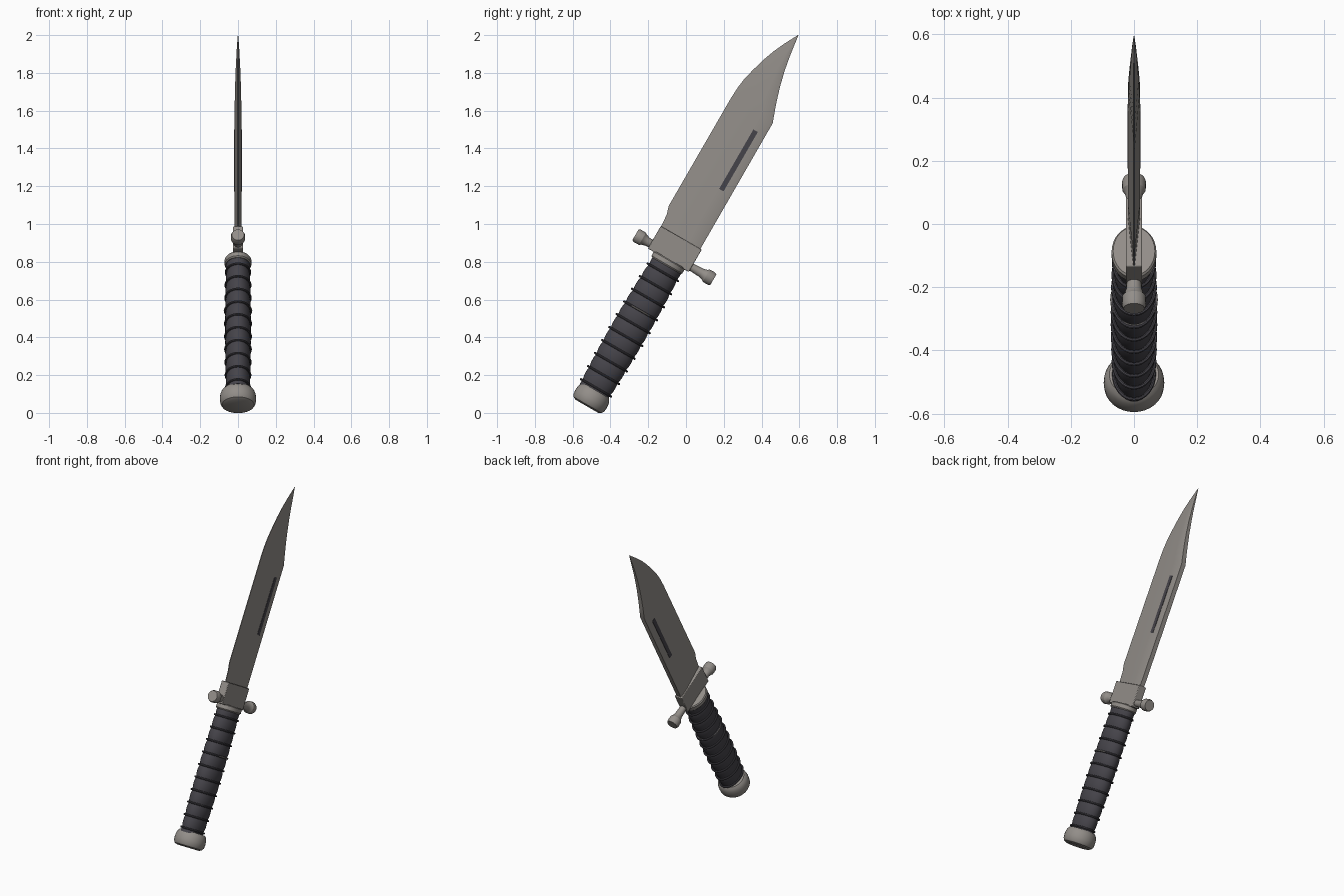
import bpy
import math
from mathutils import Matrix

if "Cube" in bpy.data.objects:
    bpy.data.objects.remove(bpy.data.objects["Cube"])

# Parts are built upright (x = thickness, y = blade width, z = length), then tilted
TILT = Matrix.Translation((0, -0.525, 0.035)) @ Matrix.Rotation(math.radians(-30), 4, 'X')


def material(name, rgb):
    m = bpy.data.materials.new(name)
    m.use_nodes = True
    m.diffuse_color = (*rgb, 1)
    bsdf = m.node_tree.nodes["Principled BSDF"]
    bsdf.inputs["Base Color"].default_value = (*rgb, 1)
    bsdf.inputs["Roughness"].default_value = 0.6
    return m


STEEL = material("warm grey steel", (0.29, 0.27, 0.25))
DARK = material("dark grip", (0.06, 0.057, 0.068))


def loft(name, rings, mat, closed=False):
    """Skin a list of equal-sized point rings, capping the ends unless closed."""
    n = len(rings[0])
    verts = [p for ring in rings for p in ring]
    faces = []
    for i in range(len(rings) - (0 if closed else 1)):
        a, b = i * n, (i + 1) % len(rings) * n
        for j in range(n):
            k = (j + 1) % n
            faces.append((a + j, a + k, b + k, b + j))
    if not closed:
        faces.append(tuple(reversed(range(n))))
        faces.append(tuple(range(len(verts) - n, len(verts))))
    mesh = bpy.data.meshes.new(name)
    mesh.from_pydata(verts, [], faces)
    mesh.transform(TILT)
    mesh.materials.append(mat)
    mesh.shade_smooth()
    mesh.set_sharp_from_angle(angle=math.radians(32))
    ob = bpy.data.objects.new(name, mesh)
    bpy.context.scene.collection.objects.link(ob)
    return ob


def oval(rx, ry, z, cy=0.0, n=32):
    return [(rx * math.cos(2 * math.pi * i / n), cy + ry * math.sin(2 * math.pi * i / n), z)
            for i in range(n)]


def box(name, x, y0, y1, z0, z1, mat, bevel=0.0):
    ring = [(-x, y0), (x, y0), (x, y1), (-x, y1)]
    ob = loft(name, [[(px, py, z) for px, py in ring] for z in (z0, z1)], mat)
    if bevel:
        mod = ob.modifiers.new("Bevel", 'BEVEL')
        mod.width = bevel
        mod.segments = 2
    return ob


# Pommel: turned cap with chamfered base
pommel = [(0.070, 0), (0.086, 0.008), (0.094, 0.022), (0.096, 0.045),
          (0.094, 0.068), (0.088, 0.085), (0.078, 0.097)]
loft("pommel", [oval(r, r, z) for r, z in pommel], STEEL)


# Grip: oval barrel with soft swells between the rings
def grip_size(z):
    swell = math.sin(math.pi * (z - 0.09) / 0.77)
    return 0.063 + 0.005 * swell, 0.087 + 0.010 * swell


PITCH = 0.0785
FIRST = 0.109
grip = []
for i in range(79):
    z = 0.085 + 0.78 * i / 78
    rx, ry = grip_size(z)
    dip = 0.004 * abs(math.cos(math.pi * (z - FIRST) / PITCH)) ** 4
    grip.append(oval(rx - dip, ry - dip, z, -0.006))
loft("grip", grip, DARK)


def grip_ring(name, z, out_x, out_y, tube, mat):
    rx, ry = grip_size(z)
    rings = []
    for k in range(8):
        a = 2 * math.pi * k / 8
        rings.append(oval(rx + out_x + tube * math.cos(a), ry + out_y + tube * math.cos(a),
                          z + tube * math.sin(a), -0.006))
    loft(name, rings, mat, closed=True)


for i in range(10):
    grip_ring(f"grip_ring_{i + 1}", FIRST + PITCH * i, 0.0, 0.004, 0.006, DARK)
grip_ring("grip_steel_band", FIRST + PITCH * 6, 0.004, -0.002, 0.004, STEEL)

# Collar under the guard
collar = [(0.066, 0.088, 0.855), (0.071, 0.094, 0.862),
          (0.071, 0.094, 0.886), (0.066, 0.088, 0.892)]
loft("collar", [oval(rx, ry, z, -0.008) for rx, ry, z in collar], STEEL)


# Cross guard: round bar flaring to a drum at each end
def guard_section(y, r):
    return [(px, y, 0.915 + pz) for px, pz, _ in oval(r, r, 0, n=24)]


half = [(0.022, 0), (0.021, 0.10), (0.024, 0.165), (0.030, 0.185),
        (0.037, 0.195), (0.038, 0.225), (0.033, 0.238)]
guard = [(r, -y) for r, y in reversed(half)] + half[1:]
loft("cross_guard", [guard_section(y + 0.007, r) for r, y in reversed(guard)], STEEL)
box("guard_block", 0.026, -0.138, 0.112, 0.885, 1.022, STEEL, 0.004)

# Blade: (length, cutting edge, spine, half thickness)
stations = [
    (0.95, -0.130, 0.104, 0.0185), (1.09, -0.141, 0.104, 0.0185),
    (1.135, -0.155, 0.104, 0.0185), (1.79, -0.155, 0.103, 0.0185),
    (1.86, -0.152, 0.077, 0.0175), (1.92, -0.144, 0.057, 0.016),
    (1.98, -0.129, 0.039, 0.0145), (2.057, -0.107, 0.020, 0.012),
    (2.12, -0.084, 0.008, 0.009), (2.186, -0.054, -0.002, 0.006),
    (2.262, -0.014, -0.012, 0.001)]
blade = []
for z, edge, spine, h in stations:
    w = spine - edge
    side = [(0.12 * h, edge), (h, edge + 0.7 * w), (h, edge + 0.94 * w), (0.8 * h, spine)]
    blade.append([(x, y, z) for x, y in side] + [(-x, y, z) for x, y in reversed(side)])
loft("blade", blade, STEEL)

# Dark groove strip showing on both blade faces
box("blade_groove", 0.0205, 0.031, 0.058, 1.347, 1.710, DARK)
